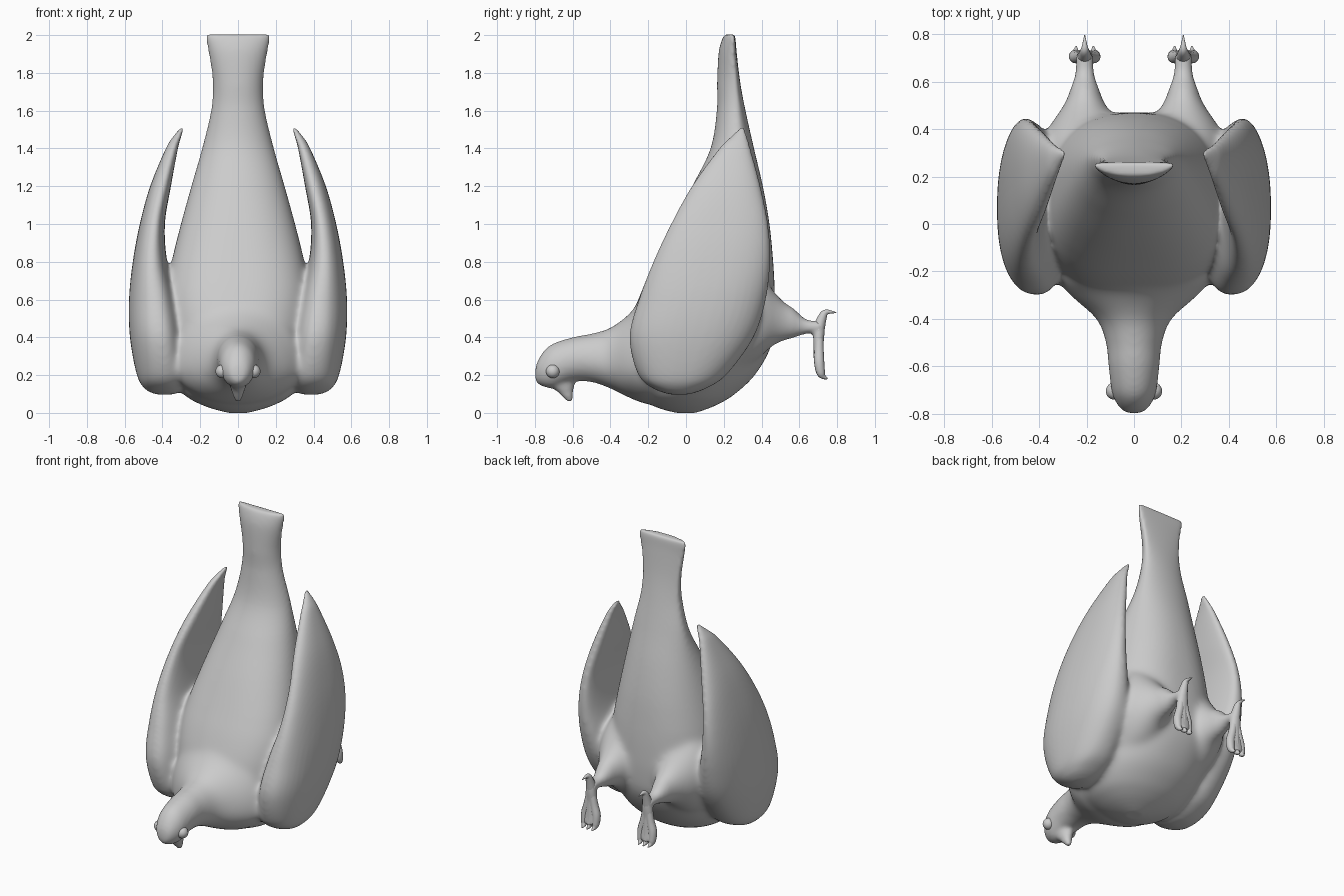
import bpy, bmesh, math


def spline(rows, steps=6):
    """Catmull-Rom interpolation of parameter rows."""
    out = []
    for i in range(len(rows) - 1):
        p0, p1 = rows[max(i - 1, 0)], rows[i]
        p2, p3 = rows[i + 1], rows[min(i + 2, len(rows) - 1)]
        for s in range(steps):
            t = s / steps
            out.append([0.5 * (2 * b + (c - a) * t + (2 * a - 5 * b + 4 * c - d) * t * t
                               + (3 * b - a - 3 * c + d) * t ** 3)
                        for a, b, c, d in zip(p0, p1, p2, p3)])
    out.append(list(rows[-1]))
    return out


def loft(bm, rows, place, n=40, power=lambda t: 1.0):
    """Rows are (t, u0, uc, u1, v0, vc, v1): oval with separate radii per side."""
    rings = []
    for t, u0, uc, u1, v0, vc, v1 in spline(rows):
        ring = []
        for k in range(n):
            a = 2 * math.pi * k / n
            c, s = math.cos(a), math.sin(a)
            c = math.copysign(abs(c) ** power(t), c)
            s = math.copysign(abs(s) ** power(t), s)
            u = uc + c * (u1 - uc if c > 0 else uc - u0)
            v = vc + s * (v1 - vc if s > 0 else vc - v0)
            ring.append(bm.verts.new(place(t, u, v)))
        rings.append(ring)
    faces = [bm.faces.new(rings[0]), bm.faces.new(rings[-1])]
    for r, q in zip(rings, rings[1:]):
        for k in range(n):
            faces.append(bm.faces.new((r[k], r[(k + 1) % n], q[(k + 1) % n], q[k])))
    bmesh.ops.recalc_face_normals(bm, faces=faces)


def up(t, u, v):
    return (u, v, t)


def along(t, u, v):
    return (u, t, v)


bm = bmesh.new()

# torso and tail: z, half width, front y, widest y, back y
torso = [(0.0, 0.05, -0.05, 0, 0.05), (0.02, 0.13, -0.13, 0, 0.11), (0.05, 0.21, -0.2, 0, 0.18),
         (0.1, 0.29, -0.27, 0.0, 0.26), (0.2, 0.35, -0.3, 0.03, 0.365), (0.35, 0.38, -0.3, 0.04, 0.45),
         (0.5, 0.385, -0.285, 0.05, 0.47), (0.65, 0.38, -0.233, 0.06, 0.47), (0.8, 0.352, -0.165, 0.1, 0.462),
         (1.0, 0.302, -0.07, 0.16, 0.442), (1.2, 0.247, 0.033, 0.22, 0.407), (1.4, 0.19, 0.13, 0.27, 0.36),
         (1.6, 0.143, 0.163, 0.27, 0.315), (1.75, 0.134, 0.165, 0.265, 0.287),
         (1.9, 0.155, 0.172, 0.255, 0.269), (1.97, 0.169, 0.188, 0.255, 0.263), (2.004, 0.168, 0.205, 0.25, 0.26)]
loft(bm, [(z, -w, 0, w, a, c, b) for z, w, a, c, b in torso], up, 56,
     lambda z: 0.82 + 0.18 * min(1, max(0, (z - 0.8) / 0.6)) if z > 0.4 else 1 - 0.45 * z)

# neck and head: y, half width, bottom z, widest z, top z
neck = [(-0.798, 0.02, 0.18, 0.2, 0.23), (-0.785, 0.05, 0.155, 0.22, 0.275), (-0.75, 0.077, 0.138, 0.23, 0.33),
        (-0.7, 0.095, 0.132, 0.25, 0.368), (-0.6, 0.107, 0.165, 0.28, 0.4), (-0.5, 0.119, 0.163, 0.28, 0.42),
        (-0.4, 0.16, 0.128, 0.26, 0.452), (-0.3, 0.27, 0.08, 0.25, 0.525), (-0.22, 0.33, 0.05, 0.25, 0.62),
        (-0.1, 0.33, 0.03, 0.25, 0.65)]
loft(bm, [(y, -w, 0, w, a, c, b) for y, w, a, c, b in neck], along)

# beak pointing down: z, half width, front y, back y
beak = [(0.2, 0.055, -0.76, -0.59), (0.15, 0.045, -0.735, -0.59), (0.115, 0.034, -0.685, -0.597),
        (0.085, 0.025, -0.655, -0.597), (0.058, 0.014, -0.628, -0.6)]
loft(bm, [(z, -w, 0, w, a, (a + b) / 2, b) for z, w, a, b in beak], up, 24)

# folded wings: z, front y, back y, inner x, outer x
wing = [(0.095, -0.08, 0.01, 0.34, 0.43), (0.125, -0.17, 0.1, 0.3, 0.49), (0.2, -0.255, 0.215, 0.28, 0.535),
        (0.4, -0.302, 0.36, 0.29, 0.572), (0.6, -0.252, 0.425, 0.325, 0.577), (0.8, -0.175, 0.447, 0.375, 0.557),
        (1.0, -0.08, 0.435, 0.387, 0.52), (1.2, 0.03, 0.395, 0.355, 0.465), (1.4, 0.175, 0.342, 0.318, 0.382),
        (1.47, 0.245, 0.322, 0.298, 0.338), (1.515, 0.29, 0.31, 0.284, 0.3)]
# thighs: y, half width, centre z, half height
thigh = [(0.25, 0.19, 0.52, 0.32), (0.36, 0.17, 0.52, 0.25), (0.42, 0.145, 0.51, 0.19), (0.47, 0.11, 0.5, 0.14),
         (0.52, 0.08, 0.485, 0.103), (0.57, 0.06, 0.475, 0.077), (0.62, 0.043, 0.46, 0.046),
         (0.66, 0.038, 0.455, 0.034), (0.71, 0.036, 0.455, 0.034)]
# webbed soles: z, half width, front y, back y
sole = [(0.47, 0.03, 0.68, 0.735), (0.42, 0.036, 0.672, 0.735), (0.35, 0.044, 0.674, 0.728),
        (0.28, 0.06, 0.676, 0.73), (0.23, 0.062, 0.685, 0.735), (0.2, 0.055, 0.7, 0.74)]
for side in (-1, 1):
    loft(bm, [(z, x0, x0 + 0.4 * (x1 - x0), x1, a, (a + b) / 2, b) for z, a, b, x0, x1 in wing],
         lambda t, u, v: (side * u, v, t), power=lambda z: 0.87)
    loft(bm, [(y, 0.208 - w, 0.208, 0.208 + w, c - h, c, c + h) for y, w, c, h in thigh],
         lambda t, u, v: (side * u, t, v), 28)
    loft(bm, [(z, 0.208 - w, 0.208, 0.208 + w, a, (a + b) / 2, b) for z, w, a, b in sole],
         lambda t, u, v: (side * u, v, t), 28)

# fuse the parts into one skin
mesh = bpy.data.meshes.new("bird_body")
bm.to_mesh(mesh)
bm.free()
body = bpy.data.objects.new("bird_body", mesh)
bpy.context.collection.objects.link(body)
fuse = body.modifiers.new("fuse", 'REMESH')
fuse.mode = 'VOXEL'
fuse.voxel_size = 0.011
fuse.use_smooth_shade = True
soft = body.modifiers.new("soften", 'SMOOTH')
soft.factor = 0.5
soft.iterations = 8
bpy.context.view_layer.objects.active = body
body.select_set(True)
bpy.ops.object.convert(target='MESH')

# extra softening where neck, thighs and wings meet the torso
seams = body.vertex_groups.new(name="seams")


def ramp(v, lo, hi):
    return min(1, max(0, (v - lo) / (hi - lo)))


for v in body.data.vertices:
    x, y, z = v.co
    w = ramp(z, 0.0, 0.1) * ramp(-z, -0.95, -0.75) * ramp(y, -0.55, -0.4) * ramp(-y, -0.56, -0.48)
    w *= ramp(-abs(x), -0.48, -0.42)
    seams.add([v.index], w, 'REPLACE')
blend = body.modifiers.new("blend", 'SMOOTH')
blend.factor = 0.5
blend.iterations = 45
blend.vertex_group = "seams"


def tube(name, pts):
    """Tapered tube through (x, y, z, radius) points."""
    cu = bpy.data.curves.new(name, 'CURVE')
    cu.dimensions = '3D'
    cu.bevel_depth = 1.0
    cu.bevel_resolution = 4
    cu.use_fill_caps = True
    path = spline(pts, 5)
    sp = cu.splines.new('POLY')
    sp.points.add(len(path) - 1)
    for p, (x, y, z, r) in zip(sp.points, path):
        p.co = (x, y, z, 1)
        p.radius = r
    sp.use_smooth = True
    ob = bpy.data.objects.new(name, cu)
    bpy.context.collection.objects.link(ob)


for side, label in ((-1, "left"), (1, "right")):
    x = 0.208 * side
    # three front toes, hind claw
    for i in (-1, 0, 1):
        tube(f"{label}_toe_{i + 2}", [(x + 0.012 * i, 0.705, 0.4, 0.022), (x + 0.024 * i, 0.704, 0.33, 0.025),
                                      (x + 0.039 * i, 0.705, 0.27, 0.027), (x + 0.041 * i, 0.713, 0.215, 0.023),
                                      (x + 0.038 * i, 0.727, 0.192, 0.014), (x + 0.036 * i, 0.75, 0.181, 0.003)])
    tube(f"{label}_hind_claw", [(x, 0.7, 0.44, 0.034), (x, 0.716, 0.49, 0.026), (x, 0.732, 0.525, 0.019),
                                (x, 0.755, 0.535, 0.011), (x, 0.797, 0.53, 0.002)])
    # eye
    bpy.ops.mesh.primitive_uv_sphere_add(segments=24, ring_count=16, radius=0.036,
                                         location=(0.083 * side, -0.705, 0.22))
    bpy.context.object.name = f"{label}_eye"
    bpy.ops.object.shade_smooth()
